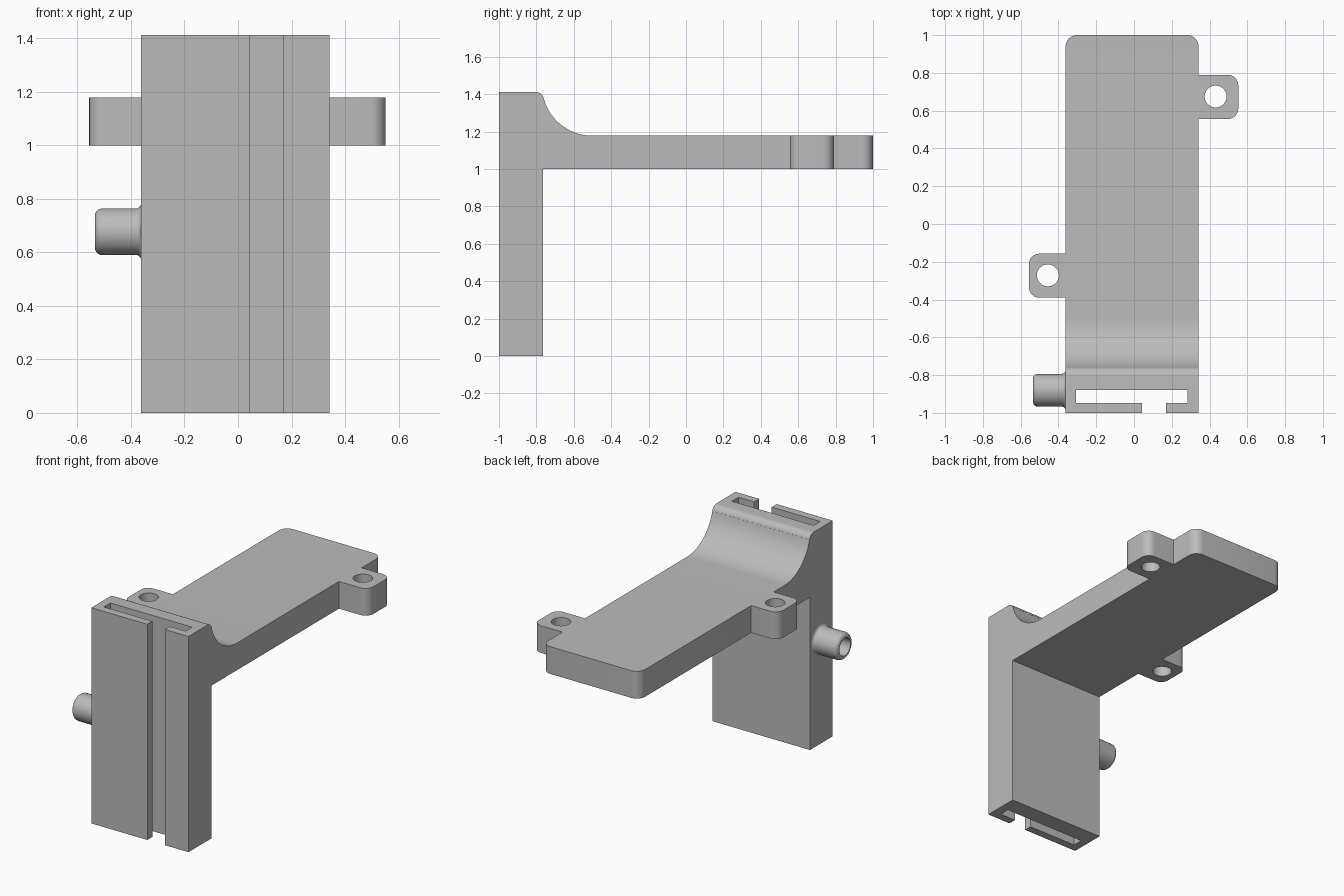
import bpy, bmesh
from math import pi, cos, sin, radians
from mathutils import Matrix, Vector

cube = bpy.data.objects.get("Cube")
if cube:
    bpy.data.objects.remove(cube, do_unlink=True)

grey = bpy.data.materials.new("plain grey")
grey.use_nodes = True
colour = (0.5, 0.5, 0.5, 1)
grey.diffuse_color = colour
grey.node_tree.nodes["Principled BSDF"].inputs["Base Color"].default_value = colour


def arc(cx, cy, r, start, end, n=12):
    angles = [radians(start + (end - start) * i / n) for i in range(n + 1)]
    return [(cx + r * cos(a), cy + r * sin(a)) for a in angles]


def prism(name, outline, low, high, axis="Z", rounded=None, radius=0.06):
    """Extrude a 2D outline along an axis; round the edges chosen by a rule."""
    bm = bmesh.new()
    place = (lambda u, v: (low, u, v)) if axis == "X" else (lambda u, v: (u, v, low))
    step = Vector((high - low, 0, 0)) if axis == "X" else Vector((0, 0, high - low))
    face = bm.faces.new([bm.verts.new(place(u, v)) for u, v in outline])
    new = bmesh.ops.extrude_face_region(bm, geom=[face], use_keep_orig=True)["geom"]
    bmesh.ops.translate(bm, vec=step, verts=[g for g in new if isinstance(g, bmesh.types.BMVert)])
    if rounded:
        edges = [e for e in bm.edges
                 if abs(e.verts[0].co.z - e.verts[1].co.z) > 0.1
                 and all(rounded(v.co) for v in e.verts)]
        bmesh.ops.bevel(bm, geom=edges, offset=radius, segments=8, profile=0.5, affect="EDGES")
    return finish(name, bm)


def finish(name, bm):
    bmesh.ops.recalc_face_normals(bm, faces=bm.faces)
    mesh = bpy.data.meshes.new(name)
    bm.to_mesh(mesh)
    bm.free()
    mesh.materials.append(grey)
    ob = bpy.data.objects.new(name, mesh)
    bpy.context.collection.objects.link(ob)
    return ob


def cut(target, cutter):
    mod = target.modifiers.new("cut", "BOOLEAN")
    mod.operation, mod.solver, mod.object = "DIFFERENCE", "EXACT", cutter
    cutter.hide_render = True
    cutter.hide_set(True)


def smooth(ob):
    bpy.ops.object.select_all(action="DESELECT")
    ob.select_set(True)
    bpy.context.view_layer.objects.active = ob
    bpy.ops.object.shade_smooth_by_angle(angle=radians(35))


LEFT, RIGHT = -0.362, 0.342
ARM_LOW, ARM_HIGH = 1.0, 1.178

# Bracket: upright block, sweeping fillet and long arm in one side profile
profile = [(-1, 0), (-0.765, 0), (-0.765, ARM_LOW), (1, ARM_LOW), (1, ARM_HIGH)]
profile += arc(-0.5, 1.448, 0.27, 270, 195, 20)
profile += arc(-0.804, 1.367, 0.045, 15, 90, 8)
profile += [(-1, 1.412)]
bracket = prism("bracket", profile, LEFT, RIGHT, "X", lambda p: p.y > 0.99)

# T-shaped channel running the full height of the block
channel = [(0.043, -1.1), (0.17, -1.1), (0.17, -0.948), (0.284, -0.948),
           (0.284, -0.88), (-0.308, -0.88), (-0.308, -0.948), (0.043, -0.948)]
cut(bracket, prism("channel_cutter", channel, -0.1, 1.6))

# Bore from the side spout into the channel
spout_y, spout_z, bore = -0.88, 0.677, 0.057
cut(bracket, prism("bore_cutter", arc(spout_y, spout_z, bore, 0, 352.5, 47), -0.5, -0.3, "X"))
smooth(bracket)


# Mounting ears with screw holes
def ear(name, x_in, x_out, y_low, y_high, hole_x, hole_y):
    corners = [(x_in, y_low), (x_out, y_low), (x_out, y_high), (x_in, y_high)]
    ob = prism(name, corners, ARM_LOW, ARM_HIGH, "Z", lambda p: abs(p.x - x_out) < 0.01, 0.055)
    cut(ob, prism(name + "_hole_cutter", arc(hole_x, hole_y, 0.058, 0, 352.5, 47), 0.9, 1.3))
    smooth(ob)


ear("left_ear", RIGHT, 0.552, 0.556, 0.79, 0.432, 0.675)
ear("right_ear", LEFT, -0.556, -0.39, -0.157, -0.456, -0.272)

# Hollow side spout: flared root, straight wall, rounded lip
wall = [(bore, LEFT)]
wall += [(r, x) for r, x in arc(0.107, -0.382, 0.02, 90, 180, 6)]
wall += [(r, x) for r, x in arc(0.06, -0.508, 0.027, 0, -90, 8)]
wall += [(bore, -0.535)]
bm = bmesh.new()
ring = [bm.verts.new((x, spout_y + r, spout_z)) for r, x in wall]
edges = [bm.edges.new((a, b)) for a, b in zip(ring, ring[1:] + ring[:1])]
bmesh.ops.spin(bm, geom=ring + edges, cent=(0, spout_y, spout_z), axis=(1, 0, 0),
               angle=2 * pi, steps=48, use_merge=True)
bmesh.ops.remove_doubles(bm, verts=bm.verts, dist=0.0001)
smooth(finish("side_spout", bm))
